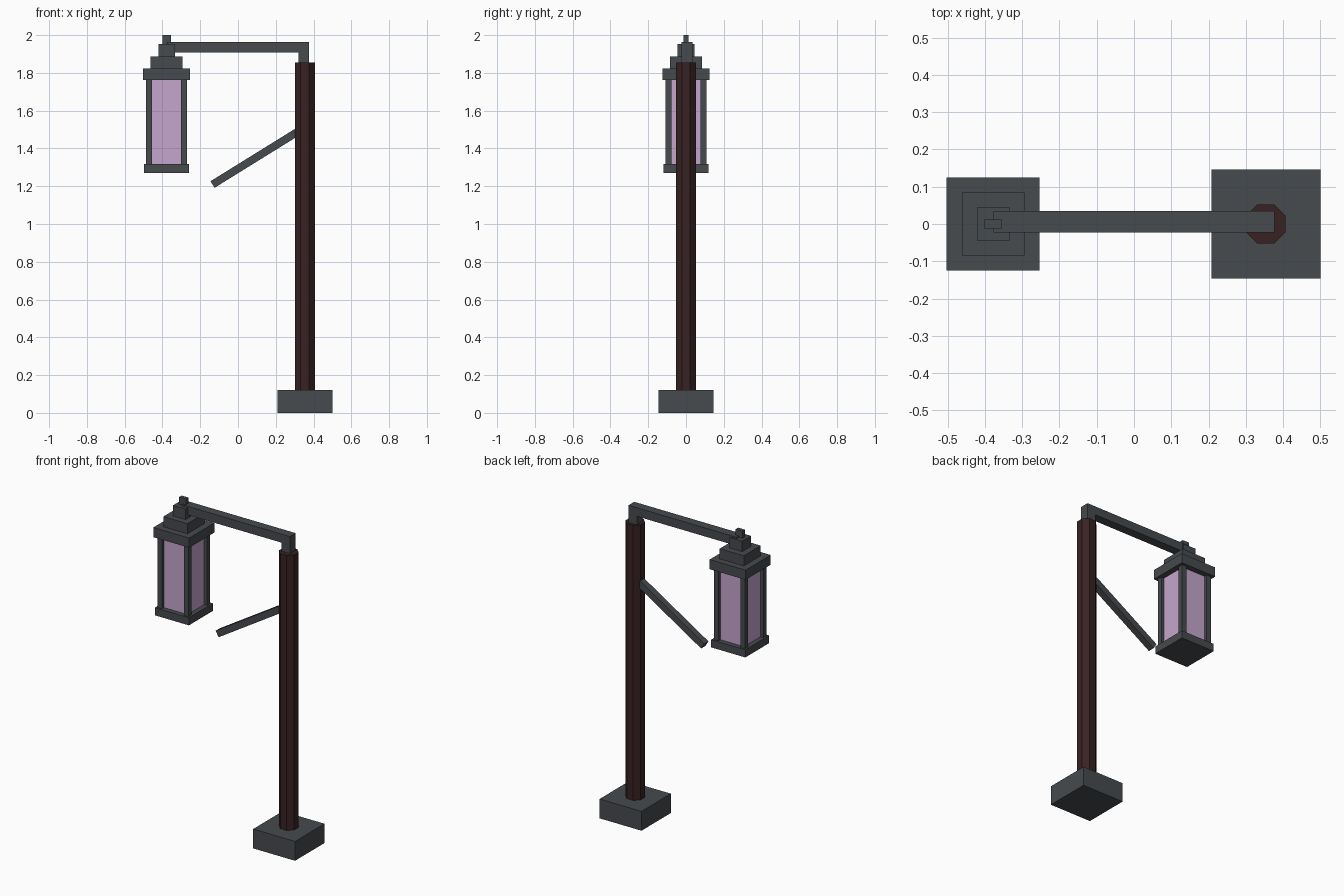
import bpy
import math

if "Cube" in bpy.data.objects:
    bpy.data.objects.remove(bpy.data.objects["Cube"])


def material(name, rgb):
    m = bpy.data.materials.new(name)
    m.use_nodes = True
    m.diffuse_color = (*rgb, 1)
    m.node_tree.nodes["Principled BSDF"].inputs["Base Color"].default_value = (*rgb, 1)
    return m


METAL = material("dark grey metal", (0.062, 0.069, 0.077))
WOOD = material("dark brown wood", (0.040, 0.016, 0.016))
GLASS = material("lilac glass", (0.56, 0.38, 0.61))


def box(name, centre, size, mat, tilt=0):
    """Box with given full size, tilted about the y axis."""
    bpy.ops.mesh.primitive_cube_add(size=1, location=centre, rotation=(0, tilt, 0))
    ob = bpy.context.object
    ob.name = name
    ob.scale = size
    bpy.ops.object.transform_apply(location=False, rotation=False, scale=True)
    ob.data.materials.append(mat)
    return ob


def block(name, x, y, z0, z1, hx, hy, mat):
    """Upright box from half widths and a height range."""
    return box(name, (x, y, (z0 + z1) / 2), (2 * hx, 2 * hy, z1 - z0), mat)


POST_X, LAMP_X, ARM_Y = 0.354, -0.378, 0.006

# Foot and octagonal post with flats facing the axes
block("base", POST_X, 0, 0, 0.122, 0.146, 0.146, METAL)
bpy.ops.mesh.primitive_cylinder_add(
    vertices=8, radius=0.053 / math.cos(math.pi / 8), depth=1.755,
    location=(POST_X, 0, 0.9775), rotation=(0, 0, math.pi / 8))
post = bpy.context.object
post.name = "post"
post.data.materials.append(WOOD)

# Bracket: short riser and horizontal arm
block("arm_riser", 0.348, ARM_Y, 1.84, 1.909, 0.029, 0.0285, METAL)
block("arm", 0.0, ARM_Y, 1.909, 1.963, 0.377, 0.0285, METAL)

# Slanted brace running down from the post
x0, z0, x1, z1 = -0.135, 1.209, 0.325, 1.494
box("brace", ((x0 + x1) / 2, ARM_Y, (z0 + z1) / 2),
    (math.hypot(x1 - x0, z1 - z0), 0.042, 0.041), METAL,
    -math.atan2(z1 - z0, x1 - x0))

# Lantern: floor, stepped roof and finial
for name, low, high, hx, hy in (
        ("lantern_floor", 1.27, 1.318, 0.119, 0.119),
        ("lantern_roof_lower", 1.763, 1.824, 0.125, 0.125),
        ("lantern_roof_middle", 1.824, 1.888, 0.084, 0.084),
        ("lantern_roof_upper", 1.888, 1.954, 0.044, 0.044),
        ("lantern_finial", 1.954, 2.0, 0.023, 0.0125)):
    block(name, LAMP_X, 0, low, high, hx, hy, METAL)

# Lantern: glass body and corner bars
block("lantern_glass", LAMP_X, 0, 1.318, 1.763, 0.088, 0.088, GLASS)
for side, sx in (("left", 1), ("right", -1)):
    for end, sy in (("front", -1), ("back", 1)):
        block(f"lantern_bar_{end}_{side}", LAMP_X + sx * 0.092, sy * 0.092,
              1.318, 1.763, 0.016, 0.016, METAL)
